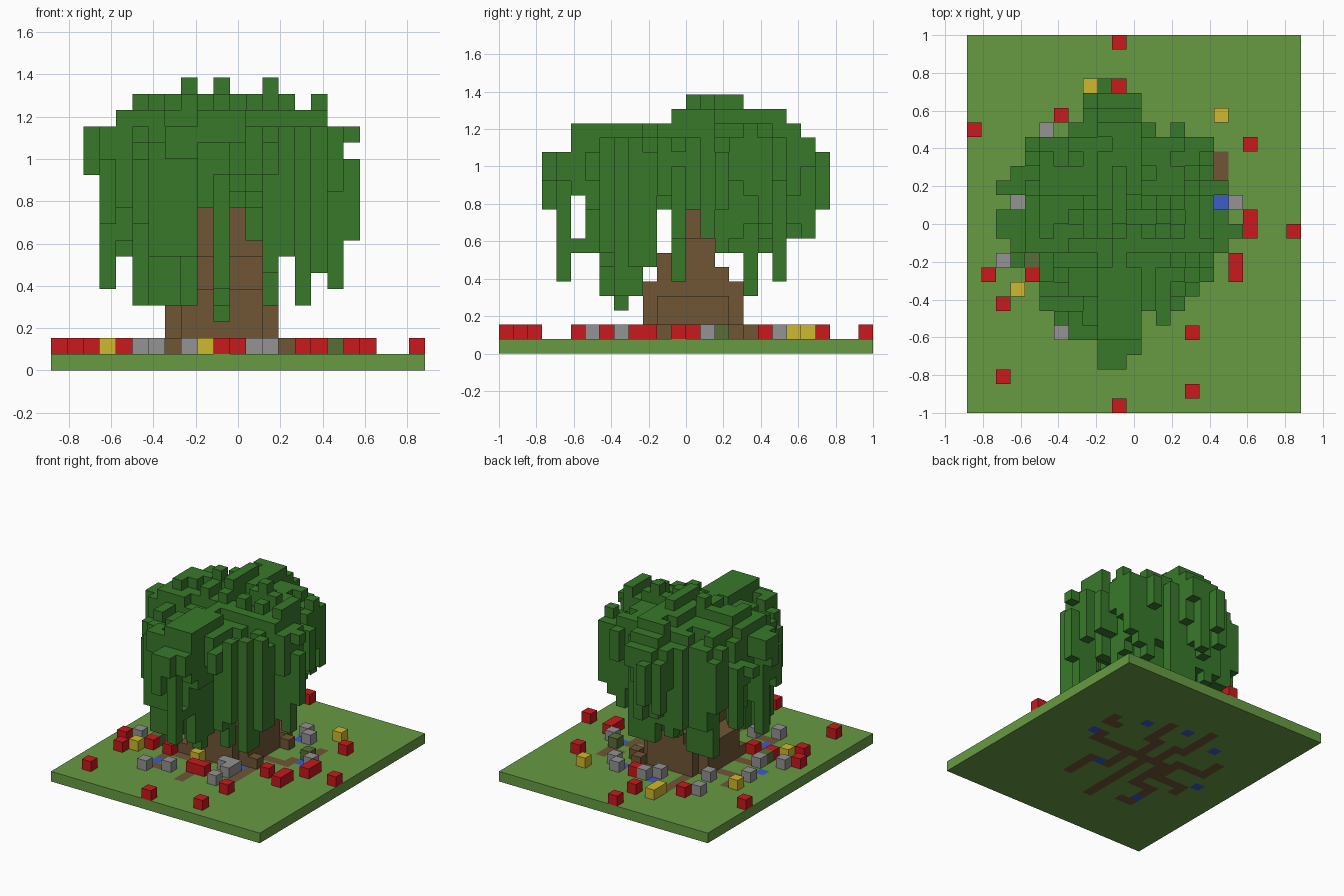
import bpy
import bmesh
import random
from mathutils import Vector

random.seed(11)
cube = bpy.data.objects.get("Cube")
if cube:
    bpy.data.objects.remove(cube)

NX, NY = 23, 26
S = 2 / NY                      # edge length of one block


def material(name, rgb):
    linear = [((c / 255 + 0.055) / 1.055) ** 2.4 for c in rgb] + [1]
    m = bpy.data.materials.new(name)
    m.use_nodes = True
    m.diffuse_color = linear
    m.node_tree.nodes["Principled BSDF"].inputs["Base Color"].default_value = linear
    return m


GRASS = material("grass_green", (103, 155, 66))
LEAF = material("leaf_green", (56, 121, 42))
BARK = material("bark_brown", (112, 86, 53))
RED = material("flower_red", (200, 25, 28))
YELLOW = material("flower_yellow", (207, 184, 46))
GREY = material("stone_grey", (147, 147, 147))
MOSS = material("mossy_stone", (88, 110, 55))
BLUE = material("water_blue", (61, 92, 200))

parts = {}                      # part name -> {cell: material}


def put(part, mat, cells):
    parts.setdefault(part, {}).update({c: mat for c in cells})


# Ground slab with surface roots and small water tiles
put("ground", GRASS, [(x, y, 0) for x in range(NX) for y in range(NY)])
for tx, ty in [(16, 14), (14, 7), (10, 5), (6, 6), (4, 10), (4, 16), (8, 20), (12, 19)]:
    mx, my = (tx + 10) // 2, (ty + 13) // 2
    for x0, y0, x1, y1 in [(10, 13, mx, my), (mx, my, tx, ty)]:
        row = [(x, y0, 0) for x in range(min(x0, x1), max(x0, x1) + 1)]
        col = [(x1, y, 0) for y in range(min(y0, y1), max(y0, y1) + 1)]
        put("ground", BARK, row + col)
put("ground", BARK, [(17, 16, 0), (17, 17, 0), (16, 16, 0), (7, 6, 0)])
put("ground", BLUE, [(x, y, 0) for x, y in
                     [(17, 14), (14, 18), (10, 19), (6, 18), (13, 10), (6, 7), (3, 12)]])

# Tapered trunk with flared foot
trunk_x = dict(zip(range(7, 14), [4, 4, 10, 14, 10, 8, 4]))
trunk_y = dict(zip(range(10, 17), [5, 7, 10, 14, 8, 6, 5]))
for x, hx in trunk_x.items():
    for y, hy in trunk_y.items():
        if (x - 10) ** 2 + (y - 13) ** 2 <= 13:
            put("trunk", BARK, [(x, y, z) for z in range(1, min(hx, hy))])
put("root_stubs", BARK, [(14, 11, 1), (14, 16, 1), (13, 17, 1), (7, 10, 1)])

# Canopy plan: first and last block of each row, front to back
spans = [(9, 10), (9, 11), (7, 11), (6, 11), (5, 14), (5, 15), (5, 16), (5, 16),
         (3, 17), (2, 18), (2, 17), (4, 16), (2, 17), (3, 16), (4, 16), (4, 16),
         (7, 12), (8, 11), (8, 11), (9, 9)]
plan = {(x, y + 3) for y, (a, b) in enumerate(spans) for x in range(a, b + 1)}
plan |= {(14, 19), (13, 6), (3, 10)}

# Crown height and lowest hanging point along each axis
top_x = dict(zip(range(2, 19), [15, 15, 16, 17, 17, 17, 18, 17, 18, 17, 17, 18, 17, 16, 17, 15, 15]))
top_y = dict(zip(range(3, 23), [14, 14] + [16] * 7 + [17] + [18] * 4 + [17] * 3 + [16, 15, 14]))
low_x = dict(zip(range(2, 19), [10, 5, 6, 4, 4, 4, 4, 10, 3, 10, 10, 4, 7, 4, 6, 5, 8]))
low_y = dict(zip(range(3, 23), [10, 5, 11, 7, 4, 3, 4, 6, 10, 5, 10, 8, 7, 7, 4, 7, 5, 8, 8, 10]))
long_strands = {(10, 8): 3, (3, 12): 5, (13, 17): 4, (17, 12): 5, (10, 4): 5,
                (6, 7): 4, (15, 9): 4, (8, 9): 4, (11, 19): 5, (5, 17): 4, (18, 12): 8,
                (9, 3): 10, (9, 22): 10, (9, 20): 8, (10, 21): 8, (8, 6): 7, (14, 18): 7,
                (15, 15): 7, (16, 14): 8, (14, 8): 7, (16, 10): 6, (4, 15): 7, (16, 18): 9,
                (7, 7): 4, (5, 9): 4}


def depth(x, y):
    d = 1
    while all((x + i, y + j) in plan for i in range(-d, d + 1)
              for j in (abs(i) - d, d - abs(i))):
        d += 1
    return d


for x, y in sorted(plan):
    d = depth(x, y)
    diagonal = min(abs(x - 10) / 8.5, abs(y - 12.5) / 10.5)
    drop = round(2.6 * diagonal)
    if diagonal > 0.15 or d > 3:
        drop += random.choice([0, 0, 0, 1, 1, 2])
    top = min(top_x[x], top_y[y]) - drop
    if (x in (8, 10, 13, 16) and y == 14) or x == 10:   # crest and highest tufts
        top = min(top_x[x], top_y[y])
    lx = 5 if y > 14 and x in (9, 11, 12) else low_x[x]
    low = max(lx, low_y[y])
    if d <= 3:
        low += random.choice([0, 0, 1, 2, 3, 5])    # hanging strand
    elif random.random() < 0.7:
        low = top - 4                               # inner roof of leaves
    low = long_strands.get((x, y), min(low, top - 2))
    put("leaf_canopy", LEAF, [(x, y, z) for z in range(low, top)])
put("leaf_canopy", LEAF, [(10, 5, 7)])
for gap in [(18, 12, 13), (2, 12, 11), (2, 13, 11), (2, 15, 11)]:
    parts["leaf_canopy"].pop(gap, None)

# Flowers and stones scattered on the grass
scatter = [
    ("red_flowers", RED, [(10, 25), (0, 19), (6, 20), (10, 22), (19, 18), (19, 13), (19, 12),
                          (22, 12), (18, 10), (18, 9), (1, 9), (4, 9), (2, 7), (2, 2), (10, 0),
                          (15, 1), (15, 5), (10, 7), (11, 7), (16, 10), (6, 9), (12, 19)]),
    ("yellow_flowers", YELLOW, [(8, 22), (8, 21), (17, 20), (3, 8), (9, 9), (3, 16)]),
    ("stones", GREY, [(5, 19), (3, 14), (18, 14), (2, 10), (6, 5), (8, 6), (13, 6), (12, 9),
                      (13, 9), (13, 8), (6, 16), (11, 19), (10, 18), (14, 19), (15, 18), (4, 11)]),
    ("mossy_stones", MOSS, [(4, 10), (17, 15)]),
]
for name, mat, spots in scatter:
    put(name, mat, [(x, y, 1) for x, y in spots])

# Turn the blocks of each part into a mesh, skipping faces buried between blocks
solid = {c for cells in parts.values() for c in cells}


def build(name, cells):
    bm = bmesh.new()
    verts = {}
    mats = list(dict.fromkeys(cells.values()))

    def corner(p):
        if p not in verts:
            verts[p] = bm.verts.new(Vector((p[0] - NX / 2, p[1] - NY / 2, p[2])) * S)
        return verts[p]

    for cell, mat in cells.items():
        for axis in range(3):
            u, v = (axis + 1) % 3, (axis + 2) % 3
            for side in (0, 1):
                beside = list(cell)
                beside[axis] += 2 * side - 1
                if tuple(beside) in solid:
                    continue
                ring = []
                for a, b in [(0, 0), (1, 0), (1, 1), (0, 1)]:
                    p = list(cell)
                    p[axis] += side
                    p[u] += a
                    p[v] += b
                    ring.append(corner(tuple(p)))
                face = bm.faces.new(ring if side else ring[::-1])
                face.material_index = mats.index(mat)
    mesh = bpy.data.meshes.new(name)
    bm.to_mesh(mesh)
    bm.free()
    for m in mats:
        mesh.materials.append(m)
    bpy.context.collection.objects.link(bpy.data.objects.new(name, mesh))


for part, part_cells in parts.items():
    build(part, part_cells)
